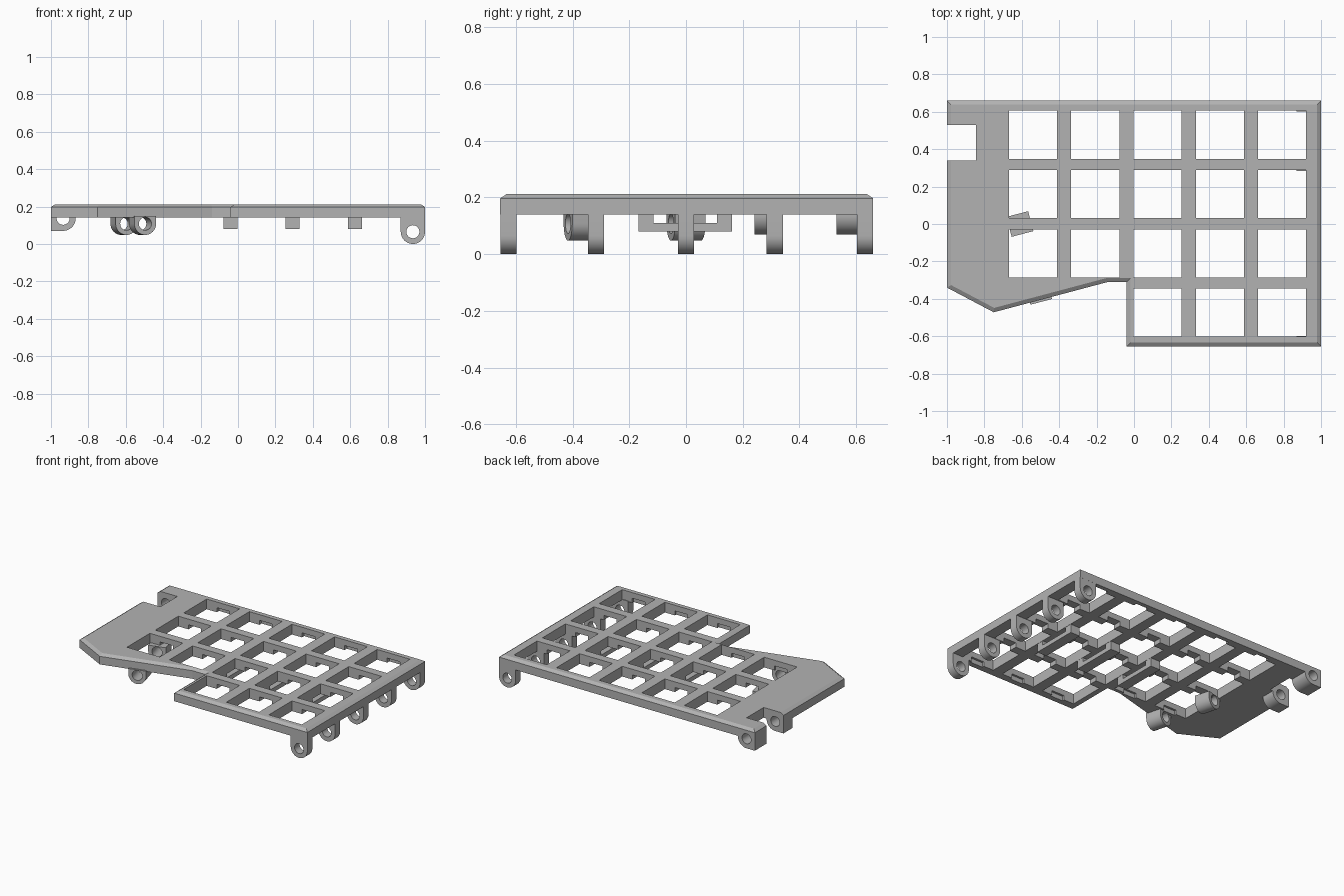
import bpy, bmesh, math
from mathutils import Vector

cube = bpy.data.objects.get("Cube")
if cube:
    bpy.data.objects.remove(cube, do_unlink=True)

grey = bpy.data.materials.new("mid_grey")
grey.use_nodes = True
grey.diffuse_color = (0.45, 0.45, 0.45, 1)
grey.node_tree.nodes["Principled BSDF"].inputs["Base Color"].default_value = grey.diffuse_color

TOP, BASE, CHAMFER_Z = 0.212, 0.14, 0.197


def add_object(name, mesh):
    obj = bpy.data.objects.new(name, mesh)
    bpy.context.collection.objects.link(obj)
    mesh.materials.clear()
    mesh.materials.append(grey)
    return obj


def boxes(name, ranges):
    """One mesh made of boxes given as (x0, x1, y0, y1, z0, z1)."""
    bm = bmesh.new()
    for x0, x1, y0, y1, z0, z1 in ranges:
        made = bmesh.ops.create_cube(bm, size=1)["verts"]
        bmesh.ops.scale(bm, vec=(x1 - x0, y1 - y0, z1 - z0), verts=made)
        bmesh.ops.translate(bm, vec=((x0 + x1) / 2, (y0 + y1) / 2, (z0 + z1) / 2), verts=made)
    mesh = bpy.data.meshes.new(name)
    bm.to_mesh(mesh)
    bm.free()
    return add_object(name, mesh)


def arc(cx, cz, r, start, end, steps):
    return [(cx + r * math.cos(math.radians(start + (end - start) * i / steps)),
             cz + r * math.sin(math.radians(start + (end - start) * i / steps)))
            for i in range(steps + 1)]


def extrude_profile(name, loops, depth, location, turn=0):
    """Extrude x-z loops (outline, then holes) along y, centred on location."""
    curve = bpy.data.curves.new(name, 'CURVE')
    curve.dimensions = '2D'
    curve.fill_mode = 'BOTH'
    curve.extrude = depth / 2
    for loop in loops:
        spline = curve.splines.new('POLY')
        spline.points.add(len(loop) - 1)
        for point, (x, z) in zip(spline.points, loop):
            point.co = (x, z, 0, 1)
        spline.use_cyclic_u = True
    source = bpy.data.objects.new(name + "_curve", curve)
    bpy.context.collection.objects.link(source)
    bpy.context.view_layer.update()
    graph = bpy.context.evaluated_depsgraph_get()
    mesh = bpy.data.meshes.new_from_object(source.evaluated_get(graph))
    bpy.data.objects.remove(source, do_unlink=True)
    bm = bmesh.new()
    bm.from_mesh(mesh)
    bmesh.ops.remove_doubles(bm, verts=bm.verts, dist=1e-5)
    bmesh.ops.recalc_face_normals(bm, faces=bm.faces)
    bm.to_mesh(mesh)
    bm.free()
    obj = add_object(name, mesh)
    obj.location = location
    obj.rotation_euler = (math.pi / 2, 0, turn)
    bpy.ops.object.select_all(action='DESELECT')
    obj.select_set(True)
    bpy.context.view_layer.objects.active = obj
    bpy.ops.object.shade_smooth_by_angle(angle=math.radians(35))
    return obj


def subtract(target, cutter):
    cutter.hide_render = True
    mod = target.modifiers.new("cut", 'BOOLEAN')
    mod.operation = 'DIFFERENCE'
    mod.solver = 'EXACT'
    mod.object = cutter
    bpy.context.view_layer.objects.active = target
    bpy.ops.object.modifier_apply(modifier=mod.name)
    bpy.data.objects.remove(cutter, do_unlink=True)


def inset(points, d):
    """Mitred inward offset of a counter-clockwise outline."""
    result = []
    for i, p in enumerate(points):
        p = Vector(p)
        a = (p - Vector(points[i - 1])).normalized()
        b = (Vector(points[(i + 1) % len(points)]) - p).normalized()
        na, nb = Vector((-a.y, a.x)), Vector((-b.y, b.x))
        result.append(p + (na + nb) * d / (1 + na.dot(nb)))
    return result


# Plate with a chamfered upper edge
outline = [(-1, 0.66), (-1, -0.34), (-0.75, -0.472), (-0.14, -0.31),
           (-0.04, -0.31), (-0.04, -0.655), (1, -0.655), (1, 0.66)]
bm = bmesh.new()
rings = [[bm.verts.new((x, y, z)) for x, y in pts] for pts, z in
         ((outline, BASE), (outline, CHAMFER_Z), (inset(outline, 0.022), TOP))]
for low, high in zip(rings, rings[1:]):
    for i in range(len(low)):
        j = (i + 1) % len(low)
        bm.faces.new((low[i], low[j], high[j], high[i]))
bm.faces.new(rings[-1])
bm.faces.new(rings[0][::-1])
bmesh.ops.recalc_face_normals(bm, faces=bm.faces)
mesh = bpy.data.meshes.new("plate")
bm.to_mesh(mesh)
bm.free()
plate = add_object("plate", mesh)

# Square openings, the side notch and the grooves under the cross ribs
SIZE, STEP_X, STEP_Y = 0.257, 0.333, 0.317
openings, grooves = [], []
for col in range(5):
    x = -0.54 + col * STEP_X
    rows = 3 if col < 2 else 4
    for row in range(rows):
        y = 0.477 - row * STEP_Y
        openings.append((x - SIZE / 2, x + SIZE / 2, y - SIZE / 2, y + SIZE / 2, 0, 0.4))
    grooves.append((x - 0.05, x + 0.05, y - SIZE / 2 - 0.015, 0.63, 0, 0.172))
openings.append((-1.2, -0.845, 0.34, 0.53, 0, 0.4))
subtract(plate, boxes("opening_cutter", openings))
subtract(plate, boxes("groove_cutter", grooves))

# Pin bore through the plate beside the notch
PIN = 0.035
bore = arc(0, 0, PIN, 0, 345, 23)
subtract(plate, extrude_profile("bore_cutter", [arc(0, 0, PIN + 0.001, 0, 345, 23)],
                                0.46, (-0.935, 0.47, 0.137)))


def round_lug(name, radius, top, depth, location, turn=0):
    outer = arc(0, 0, radius, 180, 360, 20) + [(radius, top), (-radius, top)]
    return extrude_profile(name, [outer, bore], depth, location, turn)


# Row of hinge lugs under the left edge
for i, y in enumerate((-0.626, -0.317, 0, 0.313, 0.631)):
    round_lug("hinge_lug_%d" % (i + 1), 0.065, 0.08, 0.057, (0.935, y, 0.065))

# Slanted lugs below the angled corner
SLANT = math.radians(14.7)
round_lug("slanted_lug_front", 0.06, 0.04, 0.11, (-0.51, -0.363, 0.108), SLANT)
round_lug("slanted_lug_back", 0.06, 0.04, 0.11, (-0.61, 0, 0.108), SLANT)

# Half-square lugs on both sides of the notch
hook = [(-0.065, 0.042), (-0.065, -0.067)] + arc(0, 0, 0.067, 270, 360, 12) + [(0.067, 0.042)]
for name, y, depth in (("notch_lug_back", 0.595, 0.13), ("notch_lug_front", 0.291, 0.098)):
    extrude_profile(name, [hook, bore], depth, (-0.935, y, 0.137))

# Wire guides bridging below the long ribs
for i in range(3):
    x = -0.041 + i * STEP_X
    w = 0.037
    boxes("wire_guide_%d" % (i + 1), [
        (x - w, x + w, -0.168, 0.163, 0.08, 0.11),
        (x - w, x + w, -0.168, -0.115, 0.11, 0.143),
        (x - w, x + w, 0.11, 0.163, 0.11, 0.143)])
